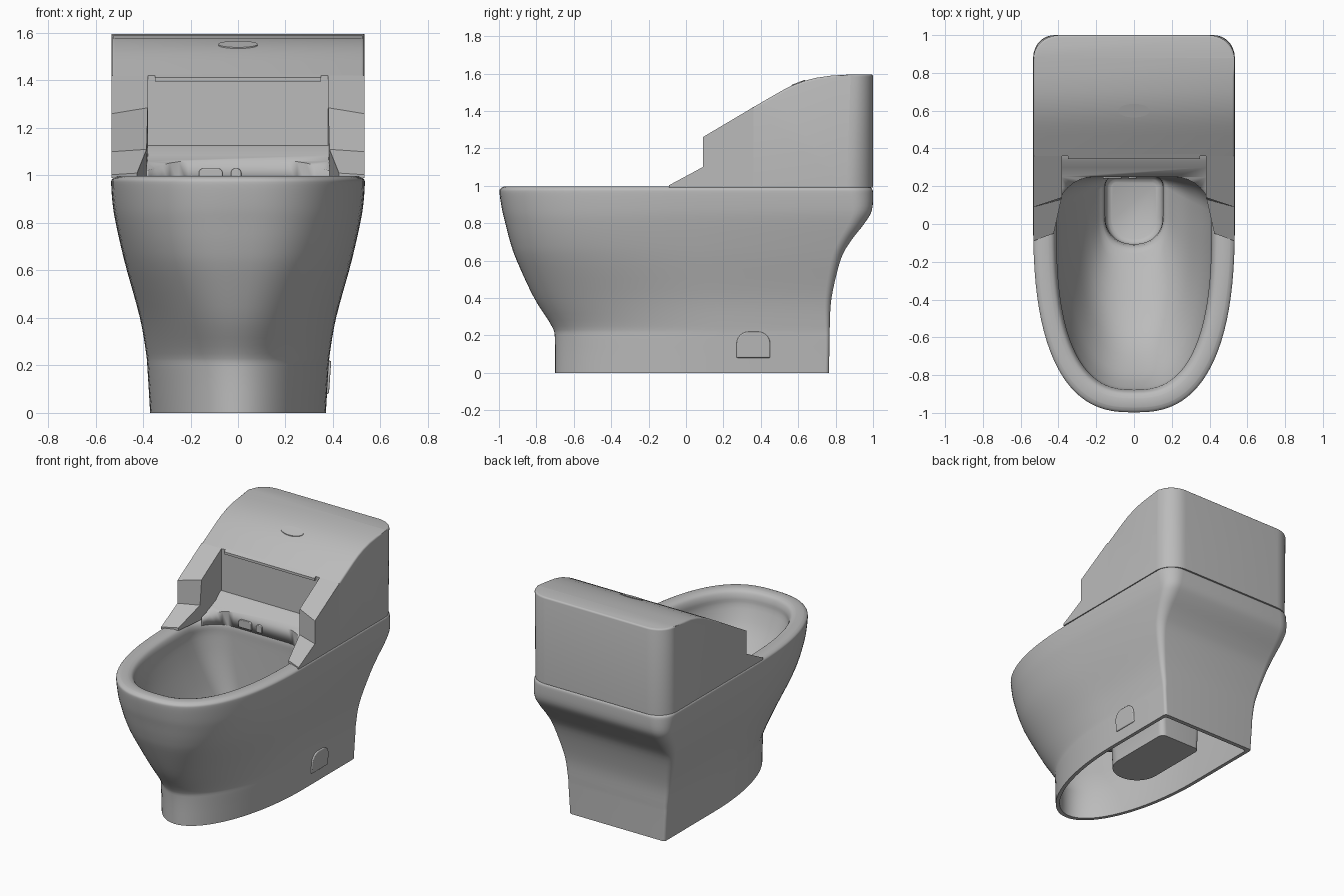
import bpy, bmesh, math
from mathutils import Vector

cube = bpy.data.objects.get("Cube")
if cube:
    bpy.data.objects.remove(cube, do_unlink=True)

ceramic = bpy.data.materials.new("light grey ceramic")
ceramic.use_nodes = True
GREY = (0.5, 0.5, 0.5, 1)
ceramic.diffuse_color = GREY
ceramic.node_tree.nodes["Principled BSDF"].inputs["Base Color"].default_value = GREY


def finish(name, bm, bevel=0.0, angle=35):
    """Turn a bmesh into a shaded object, optionally with soft edges."""
    bmesh.ops.recalc_face_normals(bm, faces=bm.faces)
    mesh = bpy.data.meshes.new(name)
    bm.to_mesh(mesh)
    bm.free()
    mesh.materials.append(ceramic)
    obj = bpy.data.objects.new(name, mesh)
    bpy.context.collection.objects.link(obj)
    bpy.ops.object.select_all(action='DESELECT')
    obj.select_set(True)
    bpy.context.view_layer.objects.active = obj
    bpy.ops.object.shade_smooth_by_angle(angle=math.radians(angle))
    if bevel:
        mod = obj.modifiers.new("soft edges", 'BEVEL')
        mod.width, mod.segments = bevel, 3
        mod.limit_method, mod.angle_limit = 'ANGLE', math.radians(40)
    return obj


def ring(z, w, front, back, yc, r, p):
    """D-shaped outline: rounded front, straight sides, rounded back corners."""
    pts = []
    for i in range(49):
        t = math.pi * i / 48
        c, s = math.cos(t), abs(math.sin(t))
        pts.append(Vector((math.copysign(w * abs(c) ** (2 / p), c),
                           yc - (yc - front) * s ** (2 / p), z)))
    for side in (-1, 1):
        for i in range(9):
            t = math.pi / 2 * (i / 8 if side < 0 else 1 - i / 8)
            pts.append(Vector((side * (w - r + r * math.cos(t)),
                               back - r + r * math.sin(t), z)))
    return pts


def smooth_keys(keys, steps=4):
    """Catmull-Rom interpolation between section parameters."""
    out = []
    for i in range(len(keys) - 1):
        a, b, c, d = (keys[max(0, min(len(keys) - 1, i + k))] for k in (-1, 0, 1, 2))
        for s in range(steps):
            t = s / steps
            out.append([q + t / 2 * (u - o + t * (2 * o - 5 * q + 4 * u - v
                        + t * (3 * (q - u) + v - o)))
                        for o, q, u, v in zip(a, b, c, d)])
    return out + [keys[-1]]


def loft(sections):
    bm = bmesh.new()
    loops = [[bm.verts.new(p) for p in ring(*s)] for s in sections]
    for a, b in zip(loops, loops[1:]):
        for i in range(len(a)):
            j = (i + 1) % len(a)
            bm.faces.new((a[i], a[j], b[j], b[i]))
    bm.faces.new(loops[0])
    bm.faces.new(loops[-1])
    return bm


def prism(side_a, side_b):
    """Solid between two matching polygons."""
    bm = bmesh.new()
    a = [bm.verts.new(p) for p in side_a]
    b = [bm.verts.new(p) for p in side_b]
    bm.faces.new(a)
    bm.faces.new(b)
    for i in range(len(a)):
        j = (i + 1) % len(a)
        bm.faces.new((a[i], a[j], b[j], b[i]))
    return bm


# Sections: height, half width, front, back, widest y, corner radius, roundness
underside = [(0.05, 0.16, -0.13, 0.48, 0.03, 0.04, 2),
             (0.28, 0.17, -0.14, 0.48, 0.03, 0.04, 2),
             (0.36, 0.23, -0.32, 0.46, 0.03, 0.06, 2.2),
             (0.50, 0.32, -0.64, 0.40, 0.0, 0.10, 2.4),
             (0.68, 0.38, -0.80, 0.38, 0.0, 0.10, 2.5),
             (0.68, 0.45, -0.88, 0.82, 0.08, 0.04, 2.5),
             (0.40, 0.385, -0.77, 0.75, 0.15, 0.02, 2.2),
             (0.20, 0.352, -0.67, 0.735, 0.2, 0.02, 2.0),
             (0.0, 0.345, -0.67, 0.735, 0.2, 0.02, 2.0)]
outside = [(0.0, 0.37, -0.70, 0.765, 0.2, 0.02, 2.0),
           (0.18, 0.381, -0.701, 0.767, 0.2, 0.02, 2.0),
           (0.25, 0.387, -0.718, 0.769, 0.2, 0.025, 2.0),
           (0.40, 0.413, -0.812, 0.778, 0.15, 0.035, 2.15),
           (0.60, 0.468, -0.905, 0.825, 0.09, 0.05, 2.45),
           (0.70, 0.493, -0.94, 0.878, 0.06, 0.065, 2.55),
           (0.80, 0.515, -0.966, 0.955, 0.05, 0.085, 2.6),
           (0.87, 0.527, -0.983, 0.994, 0.05, 0.10, 2.6),
           (0.96, 0.534, -0.997, 1.0, 0.05, 0.12, 2.6),
           (0.985, 0.53, -0.992, 0.993, 0.05, 0.12, 2.6),
           (0.997, 0.51, -0.97, 0.975, 0.05, 0.10, 2.6)]
bowl = [(0.997, 0.455, -0.925, 0.29, 0.0, 0.22, 2.6),
        (0.985, 0.428, -0.897, 0.265, 0.0, 0.21, 2.6),
        (0.95, 0.412, -0.88, 0.25, 0.0, 0.20, 2.6),
        (0.88, 0.405, -0.865, 0.25, 0.0, 0.19, 2.6),
        (0.72, 0.36, -0.78, 0.25, 0.0, 0.16, 2.5),
        (0.52, 0.28, -0.58, 0.25, 0.0, 0.12, 2.3),
        (0.37, 0.19, -0.24, 0.25, 0.03, 0.07, 2.2),
        (0.31, 0.155, -0.115, 0.25, 0.04, 0.05, 2.2),
        (0.12, 0.15, -0.11, 0.25, 0.04, 0.05, 2.2),
        (0.08, 0.12, -0.08, 0.22, 0.04, 0.03, 2.2)]
finish("pedestal_bowl", loft(underside + smooth_keys(outside) + smooth_keys(bowl)))

# Tank with sloping top, rounded back corners and softened top edges
profile = [(0.36, 0.99), (0.36, 1.42), (0.47, 1.484), (0.52, 1.512), (0.57, 1.537),
           (0.63, 1.56), (0.70, 1.578), (0.78, 1.589), (0.88, 1.595), (1.0, 1.595), (1.0, 0.99)]
W = 0.532
bm = prism([(-W, y, z) for y, z in profile], [(W, y, z) for y, z in profile])
back_edges = [e for e in bm.edges if all(v.co.y > 0.99 for v in e.verts)
              and abs(e.verts[0].co.x - e.verts[1].co.x) < 0.01]
bmesh.ops.bevel(bm, geom=back_edges, offset=0.14, segments=10, profile=0.5, affect='EDGES')
bmesh.ops.recalc_face_normals(bm, faces=bm.faces)
top_edges = [e for e in bm.edges if e.calc_face_angle() > 0.7
             and all(v.co.z > 1.4 for v in e.verts)
             and any(v.co.y > 0.4 for v in e.verts)]
bmesh.ops.bevel(bm, geom=top_edges, offset=0.012, segments=3, profile=0.5, affect='EDGES')
finish("tank", bm)

# Side arms stepping down onto the rim
arm_outer = [(-0.09, 0.99), (-0.09, 1.003), (0.09, 1.10), (0.09, 1.26), (0.36, 1.42), (0.36, 0.99)]
arm_inner = [(0.425, -0.05, 0.99), (0.425, -0.05, 1.01), (0.385, 0.13, 1.11),
             (0.38, 0.14, 1.285), (0.38, 0.36, 1.42), (0.38, 0.36, 0.99)]
for side, label in ((1, "left"), (-1, "right")):
    finish(label + "_arm", prism([(side * W, y, z) for y, z in arm_outer],
                                 [(side * x, y, z) for x, y, z in arm_inner]), angle=20)

# Sloped ledge behind the bowl, trimmed to the opening
ledge_profile = [(0.06, 0.96), (0.06, 0.998), (0.19, 1.03), (0.25, 1.06),
                 (0.30, 1.085), (0.335, 1.12), (0.37, 1.13), (0.37, 0.96)]
ledge = finish("rear_ledge", prism([(-0.385, y, z) for y, z in ledge_profile],
                                   [(0.385, y, z) for y, z in ledge_profile]))
opening = (0.41, -0.88, 0.25, 0.0, 0.20, 2.6)
cutter = finish("ledge_cutter", loft([(0.9, *opening), (1.3, *opening)]))
cutter.hide_render = True
cutter.hide_set(True)
cut = ledge.modifiers.new("bowl opening", 'BOOLEAN')
cut.operation, cut.object, cut.solver = 'DIFFERENCE', cutter, 'EXACT'

# Lip over the recess
lip = [(0.345, 1.395), (0.345, 1.412), (0.37, 1.426), (0.37, 1.395)]
finish("recess_lip", prism([(-0.35, y, z) for y, z in lip], [(0.35, y, z) for y, z in lip]))


def arch(half, height, r):
    """Upright plate outline with rounded top corners."""
    pts = [(-half, 0), (half, 0)]
    for side, start in ((1, 0), (-1, math.pi / 2)):
        for i in range(7):
            t = start + math.pi / 2 * i / 6
            pts.append((side * (half - r) + r * math.cos(t), height - r + r * math.sin(t)))
    return pts


# Access cover low on the left side
cover = arch(0.09, 0.14, 0.065)
finish("access_cover", prism([(0.34, 0.36 + u, 0.08 + v) for u, v in cover],
                             [(0.383 + 0.07 * v, 0.36 + u, 0.08 + v) for u, v in cover]), bevel=0.006)

# Spray nozzle covers under the ledge
for name, x, half, r in (("wide_nozzle", -0.115, 0.05, 0.02), ("small_nozzle", -0.008, 0.022, 0.02)):
    tab = arch(half, 0.055, r)
    finish(name, prism([(x + u, 0.24, 0.975 + v) for u, v in tab],
                       [(x + u, 0.27, 0.975 + v) for u, v in tab]), bevel=0.004)

# Oval flush button lying along the sloping top
oval = [(0.083 * math.cos(math.tau * i / 40), 0.6 + 0.036 * math.sin(math.tau * i / 40)) for i in range(40)]
finish("flush_button", prism([(x, y, 1.52) for x, y in oval],
                             [(x, y, 1.553 + 0.38 * (y - 0.6)) for x, y in oval]))
